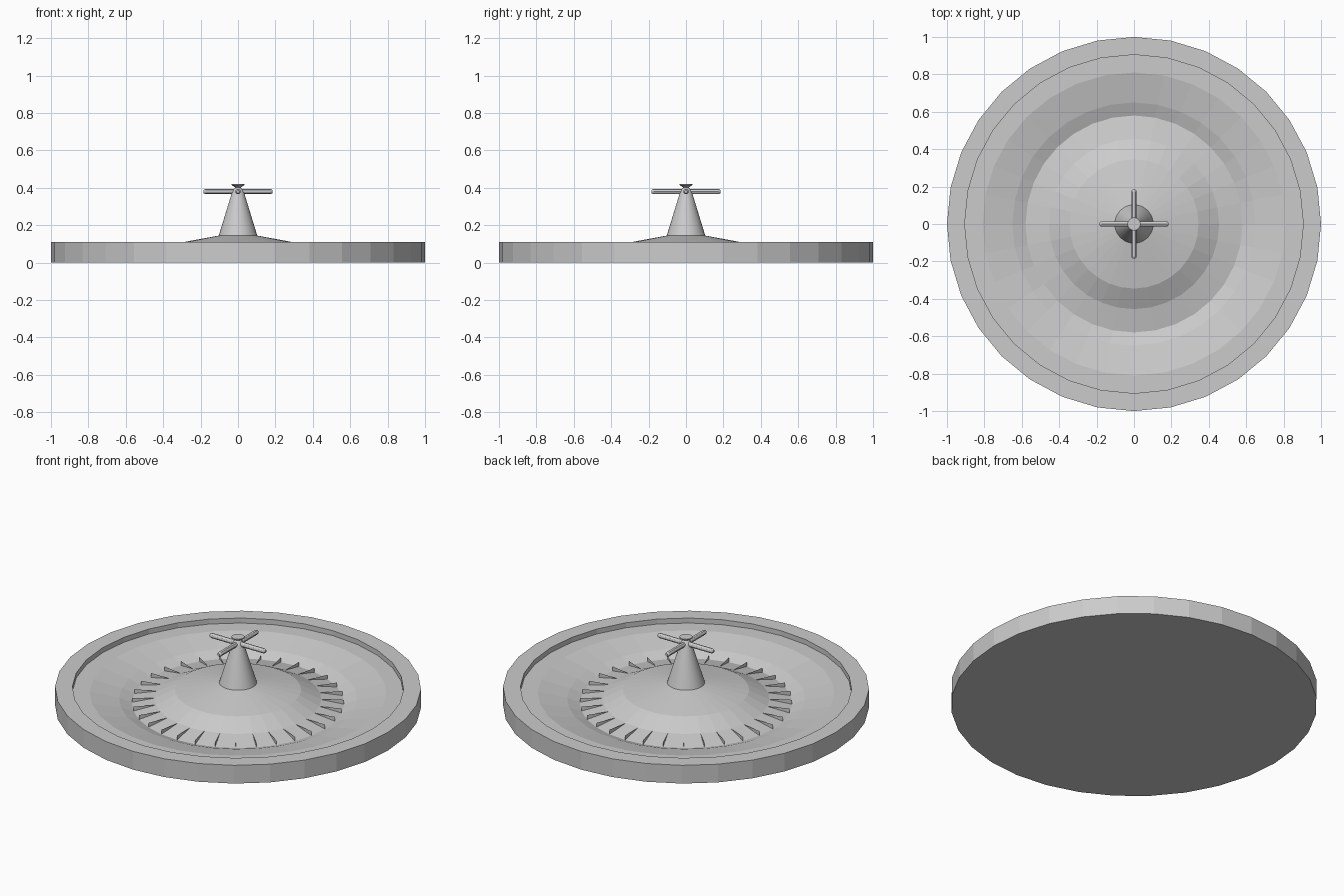
import bpy, bmesh, math
from mathutils import Matrix, Vector

cube = bpy.data.objects.get("Cube")
if cube:
    bpy.data.objects.remove(cube, do_unlink=True)

SIDES = 32

grey = bpy.data.materials.new("light_grey")
grey.use_nodes = True
grey.diffuse_color = (0.6, 0.6, 0.6, 1)
grey.node_tree.nodes["Principled BSDF"].inputs["Base Color"].default_value = grey.diffuse_color


def finish(bm, name, recalc=True):
    if recalc:
        bmesh.ops.recalc_face_normals(bm, faces=bm.faces)
    mesh = bpy.data.meshes.new(name)
    bm.to_mesh(mesh)
    bm.free()
    mesh.materials.append(grey)
    obj = bpy.data.objects.new(name, mesh)
    bpy.context.collection.objects.link(obj)
    return obj


def lathe(name, profile, sides=SIDES, matrix=Matrix()):
    """Closed solid turned around z from (radius, height) points, capped at both ends."""
    bm = bmesh.new()
    rings = []
    for r, z in profile:
        rings.append([bm.verts.new((r * math.cos(a), r * math.sin(a), z))
                      for a in (math.tau * i / sides for i in range(sides))])
    for low, high in zip(rings, rings[1:]):
        for i in range(sides):
            j = (i + 1) % sides
            bm.faces.new((low[i], low[j], high[j], high[i]))
    bm.faces.new(rings[0])
    bm.faces.new(rings[-1])
    bm.transform(matrix)
    return finish(bm, name)


def smooth(obj):
    bpy.ops.object.select_all(action="DESELECT")
    obj.select_set(True)
    bpy.context.view_layer.objects.active = obj
    bpy.ops.object.shade_smooth_by_angle(angle=math.radians(30))


# Bowl with raised rim, ball track, sloping sides and central rotor
lathe("bowl_and_rotor", [
    (1.0, 0), (1.0, 0.11), (0.905, 0.11), (0.905, 0.08),
    (0.81, 0.08), (0.65, 0.045), (0.58, 0.018),
    (0.455, 0.045), (0.345, 0.1), (0.1, 0.145)])

# Thin pocket dividers around the rotor
bm = bmesh.new()
for i in range(SIDES):
    turn = Matrix.Rotation(math.tau * i / SIDES, 3, "Z")
    bm.faces.new([bm.verts.new(turn @ Vector((r, 0, z)))
                  for r, z in ((0.455, 0.045), (0.58, 0.018), (0.58, 0.045))])
finish(bm, "pocket_dividers", recalc=False)

# Spindle tower with a flared finial
smooth(lathe("spindle", [(0.103, 0.144), (0.034, 0.37), (0.026, 0.39), (0.012, 0.405)]))
smooth(lathe("finial", [(0.012, 0.4), (0.035, 0.415), (0.035, 0.42)], 16))

# Crossed handles with tapered tips
for name, axis in (("handle_across", "Y"), ("handle_along", "X")):
    place = Matrix.Translation((0, 0, 0.38)) @ Matrix.Rotation(math.pi / 2, 4, axis)
    smooth(lathe(name, [(0.008, -0.185), (0.014, -0.175), (0.014, 0.175), (0.008, 0.185)], 12, place))
